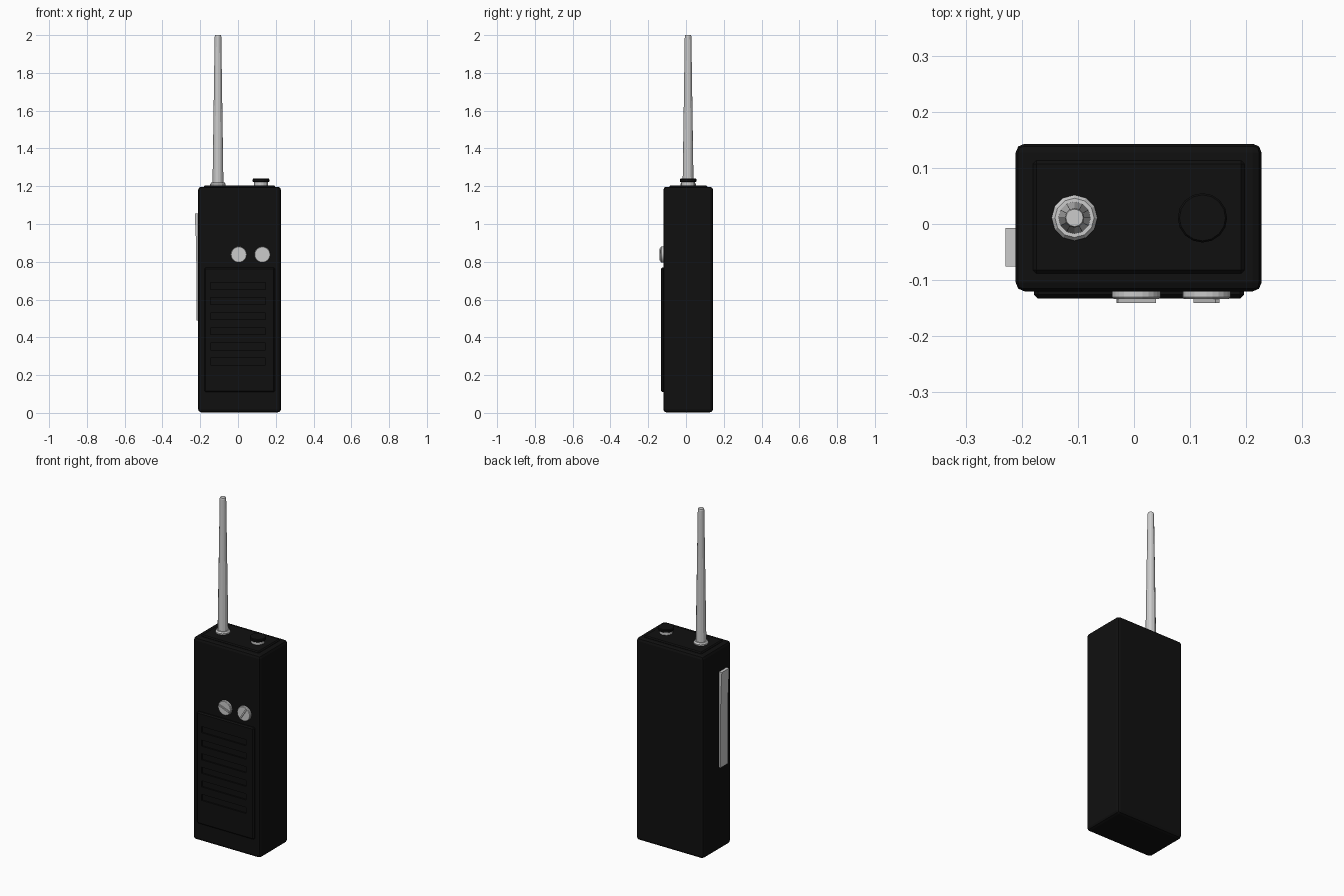
import bpy, bmesh, math
from mathutils import Matrix

if "Cube" in bpy.data.objects:
    bpy.data.objects.remove(bpy.data.objects["Cube"])

black = bpy.data.materials.new("black_plastic")
black.diffuse_color = (0.005, 0.005, 0.005, 1)
black.use_nodes = True
black.node_tree.nodes["Principled BSDF"].inputs["Base Color"].default_value = black.diffuse_color


def finish(name, bm, mat=None):
    bmesh.ops.recalc_face_normals(bm, faces=bm.faces[:])
    me = bpy.data.meshes.new(name)
    bm.to_mesh(me)
    bm.free()
    ob = bpy.data.objects.new(name, me)
    bpy.context.collection.objects.link(ob)
    if mat:
        me.materials.append(mat)
    return ob


def box(name, lo, hi, mat=None, bevel=0, seg=2):
    bm = bmesh.new()
    bmesh.ops.create_cube(bm, size=1)
    for v in bm.verts:
        v.co = [(a + b) / 2 + c * (b - a) for a, b, c in zip(lo, hi, v.co)]
    if bevel:
        bmesh.ops.bevel(bm, geom=bm.edges[:], offset=bevel, segments=seg,
                        profile=0.5, affect='EDGES')
    return finish(name, bm, mat)


def lathe(name, profile, loc, sides, mat=None, rot=None):
    # closed solid of revolution from (radius, height) points
    bm = bmesh.new()
    rings = [[bm.verts.new((r * math.cos(2 * math.pi * i / sides),
                            r * math.sin(2 * math.pi * i / sides), z))
              for i in range(sides)] for r, z in profile]
    for a, b in zip(rings, rings[1:]):
        for i in range(sides):
            j = (i + 1) % sides
            bm.faces.new((a[i], a[j], b[j], b[i]))
    bm.faces.new(rings[0])
    bm.faces.new(rings[-1])
    if rot:
        bm.transform(rot)
    bm.transform(Matrix.Translation(loc))
    return finish(name, bm, mat)


# Case and raised top plate
box("body", (-0.211, -0.12, 0.003), (0.2275, 0.143, 1.197), black, 0.016)
box("top_plate", (-0.18, -0.088, 1.18), (0.197, 0.113, 1.205), black, 0.006, 1)

# Speaker panel with horizontal slots
panel = box("speaker_panel", (-0.178, -0.133, 0.11), (0.196, -0.11, 0.77), black, 0.007, 1)
bm = bmesh.new()
for i in range(6):
    z = 0.69 - i * 0.08
    m = Matrix.Translation((0.0, -0.133, z - 0.018)) @ Matrix.Diagonal((0.29, 0.016, 0.036, 1))
    bmesh.ops.create_cube(bm, size=1, matrix=m)
cutter = finish("slot_cutter", bm)
cutter.hide_render = True
cutter.hide_set(True)
mod = panel.modifiers.new("slots", 'BOOLEAN')
mod.object = cutter
mod.operation = 'DIFFERENCE'
mod.solver = 'EXACT'

# Front dials, each with a tilted grip bar
to_front = Matrix.Rotation(math.pi / 2, 4, 'X')
for side, x, tilt in (("left", 0.004, 20), ("right", 0.129, -57)):
    lathe(side + "_dial", [(0.043, 0), (0.043, 0.012), (0.040, 0.0155)],
          (x, -0.1185, 0.838), 24, None, to_front)
    bar = box(side + "_dial_grip", (-0.036, -0.0045, -0.004), (0.036, 0.005, 0.004))
    bar.data.transform(Matrix.Translation((x, -0.136, 0.838))
                       @ Matrix.Rotation(math.radians(tilt), 4, 'Y'))

# Push-to-talk bar on the left side
bm = bmesh.new()
outline = [(-0.205, 0.49), (-0.221, 0.49), (-0.221, 0.80), (-0.223, 0.92),
           (-0.229, 1.055), (-0.205, 1.055)]
face = bm.faces.new([bm.verts.new((x, -0.076, z)) for x, z in outline])
out = bmesh.ops.extrude_face_region(bm, geom=[face])
bmesh.ops.translate(bm, vec=(0, 0.069, 0),
                    verts=[g for g in out["geom"] if isinstance(g, bmesh.types.BMVert)])
finish("talk_button", bm)

# Antenna with collar
lathe("antenna_collar", [(0.041, 1.195), (0.041, 1.212), (0.035, 1.22)],
      (-0.106, 0.011, 0), 12)
lathe("antenna", [(0.029, 1.2), (0.0175, 1.992), (0.0155, 2.0)],
      (-0.106, 0.011, 0), 12)

# Volume knob: grey neck, black cap
lathe("volume_knob_neck", [(0.036, 1.2), (0.036, 1.226)], (0.122, 0.011, 0), 16)
lathe("volume_knob_cap", [(0.04, 1.222), (0.044, 1.226), (0.044, 1.236), (0.041, 1.24)],
      (0.122, 0.011, 0), 16, black)
